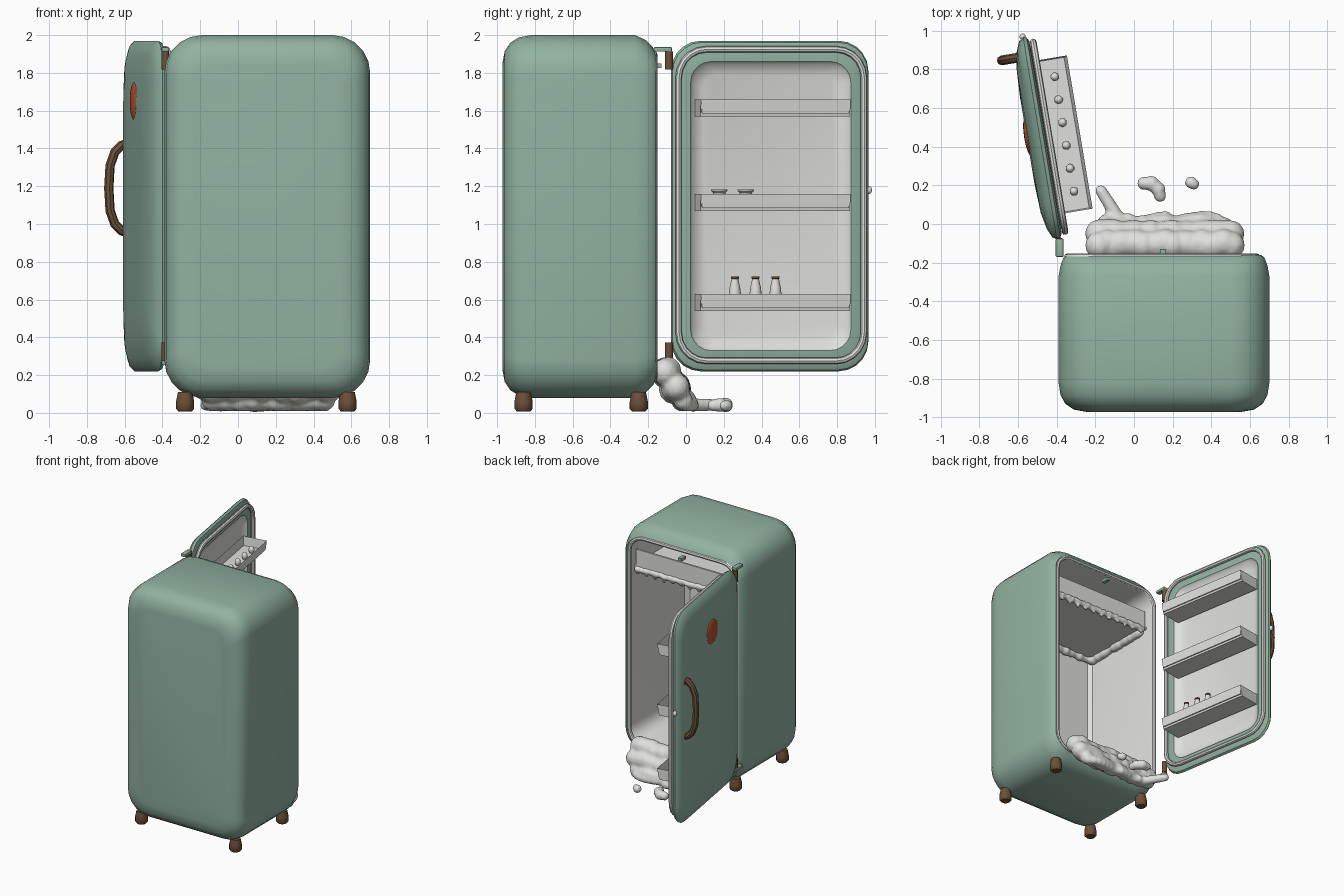
import bpy, bmesh, math, random
from mathutils import Matrix, Vector

if "Cube" in bpy.data.objects:
    bpy.data.objects.remove(bpy.data.objects["Cube"])

random.seed(4)


def material(name, rgb):
    m = bpy.data.materials.new(name)
    m.diffuse_color = (*rgb, 1)
    m.use_nodes = True
    m.node_tree.nodes["Principled BSDF"].inputs["Base Color"].default_value = m.diffuse_color
    return m


GREEN = material("mint_green", (0.285, 0.445, 0.355))
WHITE = material("off_white", (0.74, 0.74, 0.72))
BROWN = material("brown", (0.15, 0.08, 0.04))
RED = material("orange_red", (0.48, 0.085, 0.035))

# Door frame: local x runs along the door from the hinge, local +y is the outer side
DOOR = Matrix.Translation((-0.37, -0.08, 0)) @ Matrix.Rotation(math.radians(99.5), 4, 'Z')
WORLD = Matrix.Identity(4)


def finish(name, bm, mats, frame=WORLD):
    bmesh.ops.recalc_face_normals(bm, faces=bm.faces)
    me = bpy.data.meshes.new(name)
    bm.to_mesh(me)
    bm.free()
    for m in mats:
        me.materials.append(m)
    ob = bpy.data.objects.new(name, me)
    ob.matrix_world = frame
    bpy.context.collection.objects.link(ob)
    return ob


def to_mesh(ob):
    bpy.ops.object.select_all(action='DESELECT')
    ob.select_set(True)
    bpy.context.view_layer.objects.active = ob
    bpy.ops.object.convert(target='MESH')
    return bpy.context.object


def rounded_rect(cx, cz, hw, hh, r, seg=5):
    pts = []
    for i, (sx, sz) in enumerate([(1, 1), (-1, 1), (-1, -1), (1, -1)]):
        for k in range(seg + 1):
            a = math.pi / 2 * (i + k / seg)
            pts.append((cx + sx * (hw - r) + r * math.cos(a),
                        cz + sz * (hh - r) + r * math.sin(a)))
    return pts


def loft(name, cx, cz, hw, hh, rings, mats, frame=WORLD):
    """rings: (y, inset x, inset z, corner radius, material of the band leading here)"""
    bm = bmesh.new()
    prev = None
    for y, ix, iz, r, mi in rings:
        vs = [bm.verts.new((x, y, z)) for x, z in rounded_rect(cx, cz, hw - ix, hh - iz, r)]
        if prev is None:
            bm.faces.new(vs)
        else:
            for i in range(len(vs)):
                j = (i + 1) % len(vs)
                bm.faces.new((prev[i], prev[j], vs[j], vs[i])).material_index = mi
        prev = vs
    bm.faces.new(prev).material_index = rings[-1][4]
    return finish(name, bm, mats, frame)


def tube(name, pts, radius, mat, frame=WORLD, cyclic=False):
    cu = bpy.data.curves.new(name, 'CURVE')
    cu.dimensions = '3D'
    cu.bevel_depth, cu.bevel_resolution, cu.use_fill_caps = radius, 2, True
    sp = cu.splines.new('POLY')
    sp.points.add(len(pts) - 1)
    for p, co in zip(sp.points, pts):
        p.co = (*co, 1)
    sp.use_cyclic_u = cyclic
    cu.materials.append(mat)
    ob = bpy.data.objects.new(name, cu)
    ob.matrix_world = frame
    bpy.context.collection.objects.link(ob)
    return to_mesh(ob)


def box(name, lo, hi, mat, frame=WORLD, bevel=0.0):
    lo, hi = Vector(lo), Vector(hi)
    bm = bmesh.new()
    bmesh.ops.create_cube(bm, size=1, matrix=Matrix.Translation((lo + hi) / 2) @ Matrix.Diagonal((*(hi - lo), 1)))
    if bevel:
        bmesh.ops.bevel(bm, geom=bm.edges[:], offset=bevel, segments=2, affect='EDGES', profile=0.5)
    return finish(name, bm, [mat], frame)


def lathe(name, loc, profile, mats, frame=WORLD, seg=16):
    """profile: (radius, height, material index of the band below)"""
    bm = bmesh.new()
    prev = None
    for r, z, mi in profile:
        vs = [bm.verts.new((loc[0] + r * math.cos(2 * math.pi * k / seg),
                            loc[1] + r * math.sin(2 * math.pi * k / seg), loc[2] + z)) for k in range(seg)]
        if prev is None:
            bm.faces.new(vs)
        else:
            for i in range(seg):
                j = (i + 1) % seg
                bm.faces.new((prev[i], prev[j], vs[j], vs[i])).material_index = mi
        prev = vs
    bm.faces.new(prev).material_index = profile[-1][2]
    return finish(name, bm, mats, frame)


def ball(name, loc, scale, mat, frame=WORLD):
    bm = bmesh.new()
    bmesh.ops.create_uvsphere(bm, u_segments=20, v_segments=12, radius=1,
                              matrix=Matrix.Translation(loc) @ Matrix.Diagonal((*scale, 1)))
    return finish(name, bm, [mat], frame)


def frost(name, blobs, voxel=0.012):
    """Lumpy mass: overlapping spheres fused by a voxel remesh"""
    bm = bmesh.new()
    for x, y, z, r in blobs:
        bmesh.ops.create_icosphere(bm, subdivisions=2, radius=r, matrix=Matrix.Translation((x, y, z)))
    ob = finish(name, bm, [WHITE])
    md = ob.modifiers.new("fuse", 'REMESH')
    md.mode, md.voxel_size, md.use_smooth_shade = 'VOXEL', voxel, True
    sm = ob.modifiers.new("soften", 'SMOOTH')
    sm.factor, sm.iterations = 0.5, 4
    return to_mesh(ob)


def jit(a):
    return random.uniform(-a, a)


# Cabinet with hollow white interior, opening towards +y
loft("cabinet", 0.155, 1.04, 0.545, 0.96, [
    (-0.972, 0.15, 0.15, 0.12, 0), (-0.96, 0.08, 0.085, 0.16, 0), (-0.93, 0.035, 0.04, 0.18, 0),
    (-0.885, 0.01, 0.012, 0.19, 0), (-0.82, 0, 0, 0.2, 0), (-0.27, 0, 0, 0.2, 0),
    (-0.215, 0.01, 0.025, 0.19, 0), (-0.175, 0.025, 0.065, 0.16, 0), (-0.16, 0.042, 0.1, 0.13, 0),
    (-0.165, 0.055, 0.115, 0.12, 0), (-0.2, 0.06, 0.12, 0.12, 1), (-0.88, 0.07, 0.13, 0.11, 1),
    (-0.91, 0.1, 0.16, 0.09, 1)], [GREEN, WHITE])
tube("cabinet_seal", [(x, -0.168, z) for x, z in rounded_rect(0.145, 1.04, 0.49, 0.86, 0.13)],
     0.016, WHITE, cyclic=True)
for i, (x, y) in enumerate([(-0.28, -0.86), (0.58, -0.86), (-0.28, -0.25), (0.58, -0.25)]):
    lathe(f"foot_{i + 1}", (x, y, 0), [(0.036, 0.008, 0), (0.048, 0.022, 0), (0.048, 0.06, 0), (0.038, 0.11, 0)], [BROWN], seg=12)

# Freezer compartment and lamp
box("freezer_shelf", (-0.33, -0.9, 1.61), (0.64, -0.24, 1.63), WHITE)
box("freezer_flap", (-0.31, -0.25, 1.6), (0.62, -0.235, 1.76), WHITE)
box("lamp", (0.135, -0.19, 1.825), (0.165, -0.13, 1.85), GREEN)

# Hinges
for i, z in enumerate((0.325, 1.865)):
    lathe(f"hinge_pin_{i + 1}", (-0.385, -0.09, z - 0.048), [(0.021, 0, 0), (0.021, 0.096, 0)], [BROWN])
    zc = z + (0.06 if i else -0.06)
    box(f"hinge_arm_{i + 1}", (-0.405, -0.17, zc - 0.012), (-0.365, -0.075, zc + 0.012), GREEN, bevel=0.005)

# Door shell with recessed white liner
loft("door", 0.535, 1.095, 0.53, 0.875, [
    (0.095, 0.3, 0.32, 0.15, 0), (0.088, 0.15, 0.17, 0.16, 0), (0.07, 0.06, 0.07, 0.16, 0),
    (0.05, 0.015, 0.02, 0.16, 0), (0.028, 0, 0, 0.16, 0), (0.01, 0.005, 0.008, 0.16, 0),
    (0, 0.025, 0.03, 0.15, 0), (-0.005, 0.1, 0.11, 0.11, 0), (0.015, 0.115, 0.125, 0.1, 1),
    (0.035, 0.17, 0.18, 0.07, 1)], [GREEN, WHITE], DOOR)
tube("door_seal", [(x, -0.02, z) for x, z in rounded_rect(0.535, 1.1, 0.497, 0.825, 0.15)],
     0.017, WHITE, DOOR, cyclic=True)
ball("emblem", (0.55, 0.09, 1.65), (0.095, 0.018, 0.1), RED, DOOR)
ball("latch", (1.068, 0.03, 1.18), (0.016, 0.016, 0.022), WHITE, DOOR)

# Handle with two mounts
arch = [(0.95, 0.05), (0.965, 0.09), (1.0, 0.125), (1.07, 0.15), (1.19, 0.157),
        (1.31, 0.15), (1.38, 0.125), (1.415, 0.09), (1.43, 0.05)]
tube("handle", [(0.965, y, z) for z, y in arch], 0.025, BROWN, DOOR)
for i, z in enumerate((0.965, 1.41)):
    ball(f"handle_mount_{i + 1}", (0.965, 0.062, z), (0.04, 0.018, 0.045), BROWN, DOOR)


# Door racks: open trays
def tray(name, z):
    bm = bmesh.new()
    bmesh.ops.create_cube(bm, size=1, matrix=Matrix.Translation((0.533, -0.082, z + 0.045)) @
                          Matrix.Diagonal((0.803, 0.196, 0.09, 1)))
    bm.faces.ensure_lookup_table()
    top = max(bm.faces, key=lambda f: f.calc_center_median().z)
    for v in bm.verts:
        if v.co.z < z + 0.01 and v.co.y < -0.1:
            v.co.y += 0.02
    bmesh.ops.inset_region(bm, faces=[top], thickness=0.01)
    for v in top.verts:
        v.co.z -= 0.075
    finish(name, bm, [WHITE], DOOR)


for nm, z in (("lower_rack", 0.54), ("middle_rack", 1.07), ("upper_rack", 1.57)):
    tray(nm, z)
for i in range(6):
    ball(f"egg_{i + 1}", (0.236 + 0.12 * i, -0.1, 1.61), (0.022, 0.022, 0.03), WHITE, DOOR)
for i, u in enumerate((0.325, 0.436, 0.543)):
    lathe(f"bottle_{i + 1}", (u, -0.11, 0.555), [(0.033, 0, 0), (0.033, 0.07, 0), (0.028, 0.11, 0), (0.018, 0.155, 0),
          (0.021, 0.157, 1), (0.021, 0.168, 1)], [WHITE, BROWN], DOOR)
for i, u in enumerate((0.243, 0.385)):
    lathe(f"dish_{i + 1}", (u, -0.1, 1.085), [(0.03, 0, 0), (0.034, 0.08, 0), (0.044, 0.09, 0), (0.044, 0.097, 0)], [WHITE], DOOR)

# Frost under the freezer: lip with drips, plus a band along the walls
lip = []
for i in range(46):
    x = -0.29 + 0.02 * i
    lip.append((x, -0.24, 1.6 + jit(0.004), 0.026 + jit(0.003)))
    if i % 4 == 1:
        lip.append((x, -0.24, 1.57 - random.uniform(0, 0.012), 0.016))
frost("frost_lip", lip)
band = [(-0.3 + 0.028 * i, -0.885, 1.6, 0.034 + jit(0.007)) for i in range(33)]
for sx in (-0.31, 0.615):
    band += [(sx, -0.88 + 0.028 * i, 1.6, 0.034 + jit(0.007)) for i in range(22)]
frost("frost_band", band)

# Melting frost pouring over the sill
pile = []
for i in range(19):
    x = -0.18 + 0.0378 * i
    pile.append((x, -0.105 + jit(0.008), 0.215 + jit(0.012), 0.075))
    pile.append((x, -0.055 + jit(0.01), 0.135 + jit(0.01), 0.075 + jit(0.008)))
    if 0 < i < 18:
        pile.append((x, -0.01 + jit(0.012), 0.065, 0.055 + jit(0.007)))
        pile.append((x, 0.02 + jit(0.018), 0.04, 0.035))
# Trailing drip and loose lumps
pile += [(-0.09 - 0.013 * min(k, 3) - 0.014 * max(0, k - 3), 0.04 + 0.022 * k, 0.042, 0.038 - 0.001 * k) for k in range(7)]
frost("frost_pile", pile)
frost("frost_lump_large", [(0.05, 0.21, 0.042, 0.036), (0.09, 0.21, 0.042, 0.042),
                           (0.125, 0.18, 0.042, 0.04), (0.135, 0.145, 0.04, 0.034)])
frost("frost_lump_small", [(0.295, 0.215, 0.038, 0.034), (0.31, 0.205, 0.038, 0.03)])

# Smooth shading with sharp edges kept
for ob in bpy.context.collection.objects:
    ob.select_set(ob.type == 'MESH')
bpy.context.view_layer.objects.active = bpy.data.objects["cabinet"]
bpy.ops.object.shade_smooth_by_angle(angle=math.radians(40))
